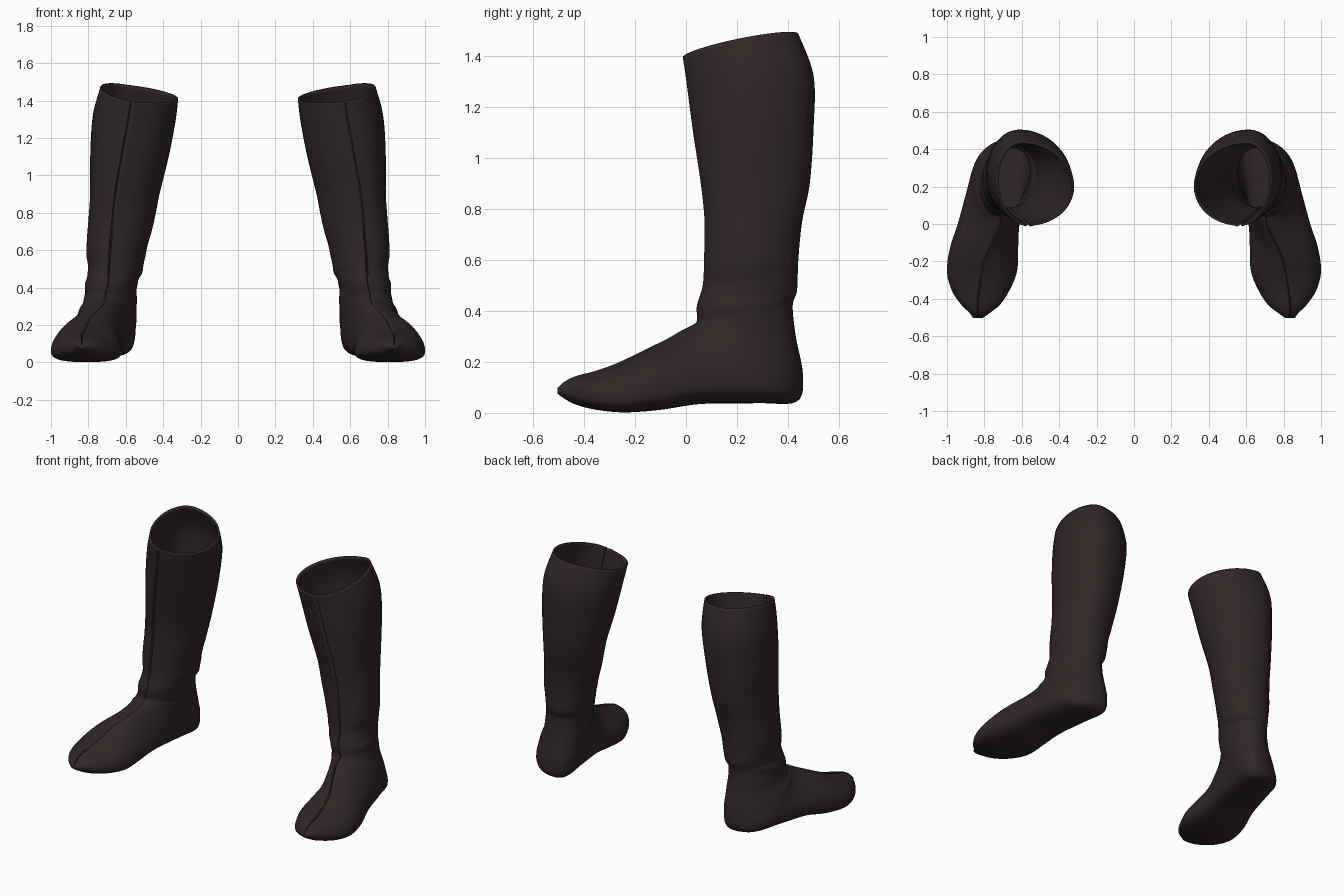
import bpy
import bmesh
import math
from mathutils import Vector

cube = bpy.data.objects.get("Cube")
if cube:
    bpy.data.objects.remove(cube, do_unlink=True)

# Dark brown leather
leather = bpy.data.materials.new("dark_brown_leather")
leather.use_nodes = True
colour = (0.03, 0.02, 0.02, 1)
leather.diffuse_color = colour
shader = leather.node_tree.nodes["Principled BSDF"]
shader.inputs["Base Color"].default_value = colour
shader.inputs["Roughness"].default_value = 0.8

# Each section: front seam point, back or sole point, inner x, outer x,
# and how far from front to back the section is widest
SHAFT = [
    (.57, -.01, 1.395, .60, .44, 1.485, .32, .735, .5),
    (.585, .005, 1.29, .61, .50, 1.32, .335, .775, .5),
    (.62, .03, 1.1, .62, .50, 1.12, .37, .79, .5),
    (.655, .06, .9, .63, .485, .9, .42, .79, .5),
    (.67, .075, .75, .64, .455, .75, .45, .80, .5),
    (.685, .073, .6, .65, .44, .6, .49, .81, .5),
    (.69, .068, .5, .65, .435, .48, .512, .80, .5),
    (.695, .045, .42, .65, .418, .42, .54, .815, .5),
    (.71, .045, .36, .65, .43, .3, .545, .82, .52),
]
FOOT = [
    (.71, .02, .34, .64, .458, .15, .55, .85, .55),
    (.715, -.01, .325, .65, .435, .045, .56, .87, .6),
    (.74, -.07, .29, .68, .28, .038, .585, .90, .63),
    (.775, -.14, .255, .72, .06, .035, .615, .945, .66),
    (.80, -.2, .225, .78, -.1, .012, .62, .985, .68),
    (.815, -.28, .188, .81, -.24, .002, .625, 1, .68),
    (.83, -.36, .16, .825, -.35, .012, .665, .975, .65),
    (.835, -.43, .142, .83, -.43, .032, .715, .925, .6),
    (.835, -.475, .12, .835, -.475, .055, .77, .88, .55),
    (.835, -.503, .095, .835, -.503, .075, .81, .86, .5),
]
STEPS = 6

# Angles round a section, packed closely at the front seam
SEAM = {0: -.008, .04: .002, .08: .003, .13: 0}
half = list(SEAM) + [.13 + (math.pi - .13) * k / 24 for k in range(1, 25)]
ANGLES = half + [-a for a in reversed(half[1:-1])]


def smooth_sections(keys):
    """Yield (position, section) along a smooth curve through the keys."""
    last = len(keys) - 1
    for i in range(last):
        a, b, c, d = (keys[min(max(i + k, 0), last)] for k in (-1, 0, 1, 2))
        for s in range(STEPS):
            t = s / STEPS
            yield i + t, [
                q + t / 2 * (r - p + t * (2 * p - 5 * q + 4 * r - w
                             + t * (3 * (q - r) + w - p)))
                for p, q, r, w in zip(a, b, c, d)]
    yield last, keys[last]


def power(value, exponent):
    return math.copysign(abs(value) ** exponent, value)


def ring_points(u, section):
    front, back = Vector(section[:3]), Vector(section[3:6])
    inner, outer, wide = section[6:]
    centre = front.lerp(back, wide)
    forward = (front - centre).normalized()
    slant = .028 * max(0, 1 - u / 3)
    folds = .014 * math.exp(-((u - 7) / 2.2) ** 2)
    for a in ANGLES:
        # the sole half is squarer than the upper half
        square = 1 if math.cos(a) > 0 else 1 - (wide - .5) * 1.7
        along, across = power(math.cos(a), square), power(math.sin(a), square)
        arm = (front - centre) * along if along > 0 else (centre - back) * along
        arm = arm.copy()
        arm.x += across * ((outer - centre.x) if across > 0 else (centre.x - inner))
        arm *= 1 + folds * math.sin(u * 7 + 2 * a) * math.sin(a) ** 2
        point = centre + arm + forward * SEAM.get(abs(a), 0)
        point.z += slant * across
        yield point


def make_boot(name, side):
    bm = bmesh.new()
    rings = [[bm.verts.new((p.x * side, p.y, max(p.z, 0))) for p in ring_points(u, s)]
             for u, s in smooth_sections(SHAFT + FOOT)]

    def face(verts):
        bm.faces.new(verts if side > 0 else verts[::-1])

    count = len(ANGLES)
    for upper, lower in zip(rings, rings[1:]):
        for j in range(count):
            k = (j + 1) % count
            face([lower[j], lower[k], upper[k], upper[j]])
    face(rings[-1][::-1])  # toe tip
    mesh = bpy.data.meshes.new(name)
    bm.to_mesh(mesh)
    bm.free()
    mesh.materials.append(leather)
    boot = bpy.data.objects.new(name, mesh)
    bpy.context.collection.objects.link(boot)

    # Thin leather wall, leaving the top open
    wall = boot.modifiers.new("leather_wall", "SOLIDIFY")
    wall.thickness = .012
    wall.offset = -1

    bpy.ops.object.select_all(action="DESELECT")
    boot.select_set(True)
    bpy.context.view_layer.objects.active = boot
    bpy.ops.object.shade_smooth_by_angle(angle=math.radians(50))


make_boot("left_boot", 1)
make_boot("right_boot", -1)
